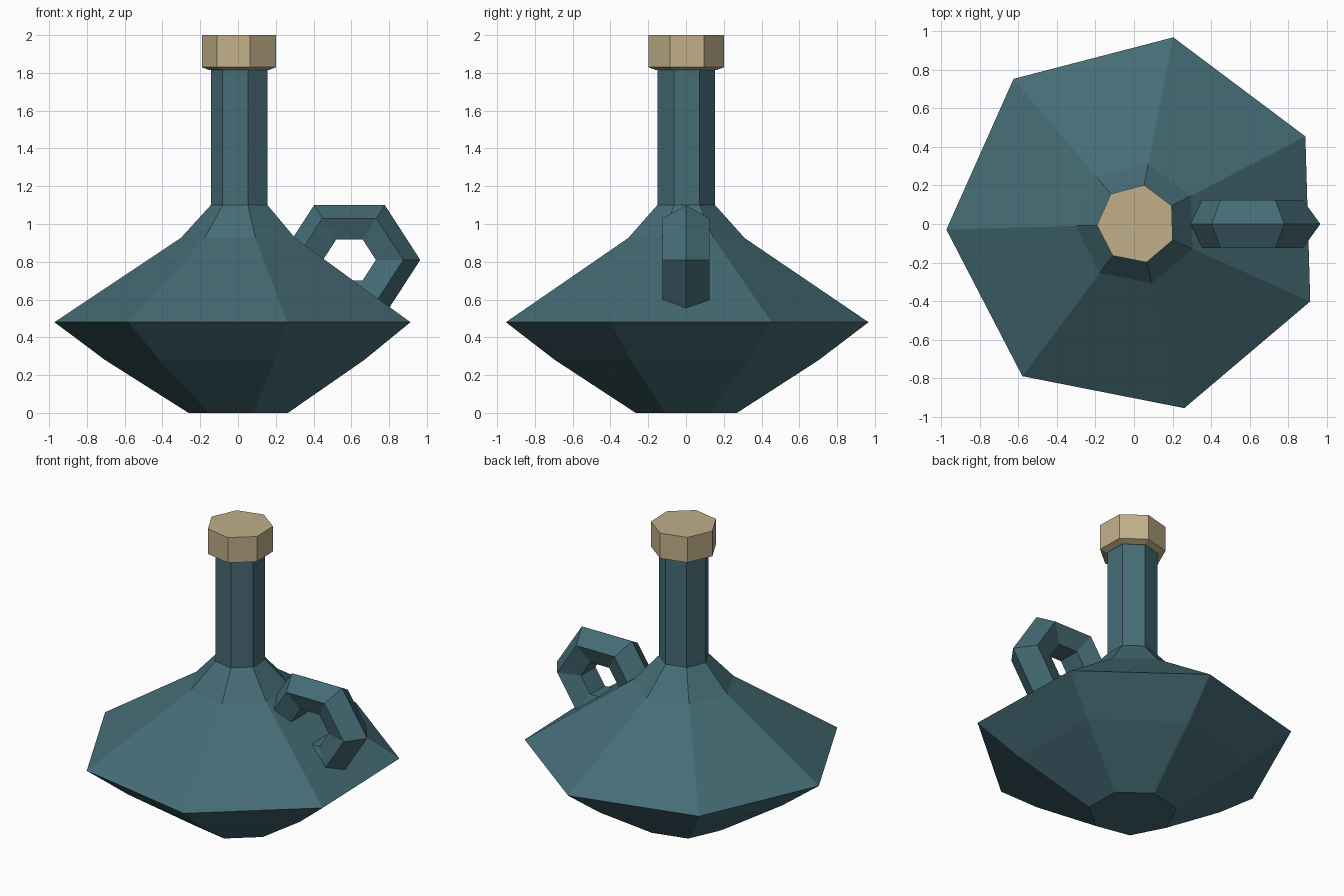
import bpy, bmesh, math
from mathutils import Matrix

if "Cube" in bpy.data.objects:
    bpy.data.objects.remove(bpy.data.objects["Cube"], do_unlink=True)

SIDES = 7
TURN = math.radians(181.7)   # first corner points to the left
AXIS_X = 0.013


def material(name, rgb):
    mat = bpy.data.materials.new(name)
    mat.use_nodes = True
    mat.diffuse_color = (*rgb, 1)
    mat.node_tree.nodes["Principled BSDF"].inputs["Base Color"].default_value = (*rgb, 1)
    return mat


def finish(bm, name, mat):
    bmesh.ops.recalc_face_normals(bm, faces=bm.faces)
    mesh = bpy.data.meshes.new(name)
    bm.to_mesh(mesh)
    bm.free()
    mesh.materials.append(mat)
    obj = bpy.data.objects.new(name, mesh)
    bpy.context.collection.objects.link(obj)
    return obj


def ring(bm, count, point):
    return [bm.verts.new(point(2 * math.pi * i / count)) for i in range(count)]


def bridge(bm, a, b):
    n = len(a)
    for i in range(n):
        j = (i + 1) % n
        bm.faces.new((a[i], a[j], b[j], b[i]))


def lathe(name, profile, mat):
    """Turn (radius, height) pairs into a closed faceted solid."""
    bm = bmesh.new()
    rings = [ring(bm, SIDES, lambda t: (AXIS_X + r * math.cos(t + TURN),
                                        r * math.sin(t + TURN), z))
             for r, z in profile]
    for a, b in zip(rings, rings[1:]):
        bridge(bm, a, b)
    bm.faces.new(rings[0])
    bm.faces.new(rings[-1])
    return finish(bm, name, mat)


def loop_handle(name, major, minor, squash, centre, mat):
    """Six-segment ring with a five-sided section, ridge outward."""
    bm = bmesh.new()
    rings = []
    for k in range(6):
        a = k * math.pi / 3
        rings.append(ring(bm, 5, lambda t: (
            (major + minor * math.cos(t)) * math.cos(a),
            minor * math.sin(t),
            (major + minor * math.cos(t)) * math.sin(a) * squash)))
    for k in range(6):
        bridge(bm, rings[k], rings[(k + 1) % 6])
    bmesh.ops.transform(bm, matrix=Matrix.Translation(centre), verts=bm.verts)
    return finish(bm, name, mat)


teal = material("teal glass", (0.06, 0.15, 0.18))
cork = material("tan cork", (0.53, 0.43, 0.25))

# Bottle: base, belly, shoulder and neck
lathe("bottle", [(0.275, 0), (0.717, 0.28), (0.985, 0.48),
                 (0.317, 0.925), (0.157, 1.10), (0.157, 1.84)], teal)

# Stopper with a bevelled lower rim
lathe("stopper", [(0.165, 1.815), (0.205, 1.83), (0.205, 2.0)], cork)

# Handle, sunk into the shoulder
loop_handle("handle", 0.245, 0.13, 0.892, (0.59, 0, 0.81), teal)
